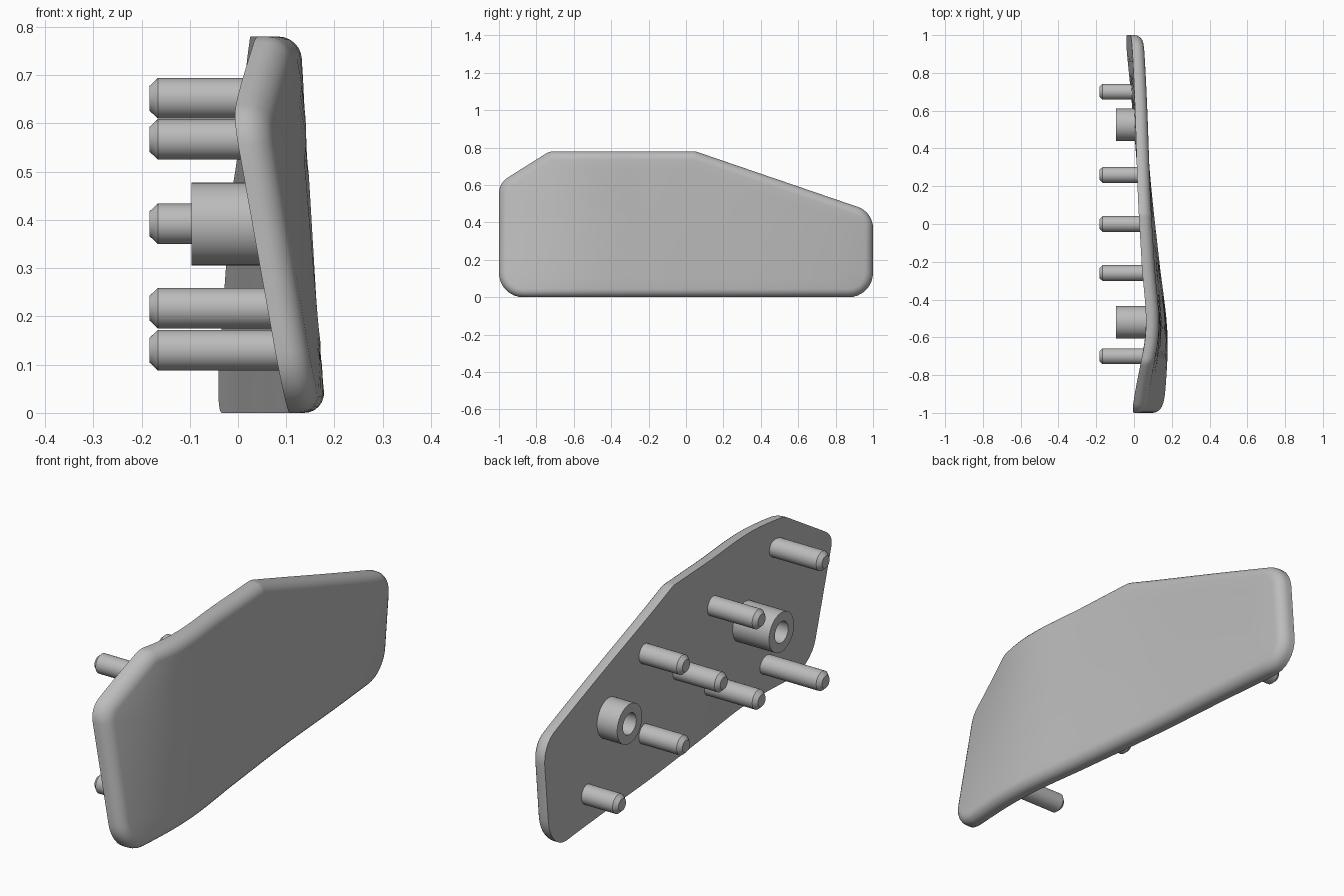
import bpy, bmesh, math
from mathutils import Vector

if "Cube" in bpy.data.objects:
    bpy.data.objects.remove(bpy.data.objects["Cube"], do_unlink=True)

THICK, ROUND = 0.066, 0.045

grey = bpy.data.materials.new("plain grey")
grey.use_nodes = True
colour = (0.5, 0.5, 0.5, 1)
grey.diffuse_color = colour
grey.node_tree.nodes["Principled BSDF"].inputs["Base Color"].default_value = colour

# Inner face offset at the bottom and top of evenly spaced stations along y
BOTTOM = [0.10, 0.115, 0.07, 0.025, -0.008, -0.047]
TOP = [-0.04, 0.06, 0.04, 0.018, 0.01, 0.01]
HEIGHT = 0.78


def spline(vals, y):
    ext = [2 * vals[0] - vals[1]] + vals + [2 * vals[-1] - vals[-2]]
    u = (y + 1) / 2 * (len(vals) - 1)
    i = max(0, min(len(vals) - 2, int(u)))
    t = u - i
    a, b, c, d = ext[i:i + 4]
    return b + t / 2 * (c - a + t * (2 * a - 5 * b + 4 * c - d + t * (3 * (b - c) + d - a)))


def inner_x(y, z):
    lo, hi = spline(BOTTOM, y), spline(TOP, y)
    return lo + (hi - lo) * z / HEIGHT


# Plate outline corners in y, z with their rounding radius
CORNERS = [((-1, 0), 0.13), ((1, 0), 0.13), ((1, 0.455), 0.12),
           ((0.05, HEIGHT), 0.08), ((-0.73, HEIGHT), 0.08), ((-1, 0.61), 0.1)]


def outline(inset):
    arcs = []
    n = len(CORNERS)
    for k, (p, r) in enumerate(CORNERS):
        p = Vector(p)
        a = (Vector(CORNERS[k - 1][0]) - p).normalized()
        b = (Vector(CORNERS[(k + 1) % n][0]) - p).normalized()
        half = a.angle(b) / 2
        centre = p + (a + b).normalized() * r / math.sin(half)
        start = Vector((a.y, -a.x))
        if start.dot(centre - p) > 0:
            start = -start
        ang = math.atan2(start.y, start.x)
        sweep = math.pi - 2 * half
        arcs.append([centre + (r - inset) * Vector((math.cos(ang + sweep * i / 8),
                     math.sin(ang + sweep * i / 8))) for i in range(9)])
    pts = []
    for k, arc in enumerate(arcs):
        pts += arc
        nxt = arcs[(k + 1) % n][0]
        steps = max(2, round((nxt - arc[-1]).length / 0.06))
        steps = [28, 5, 16, 14, 6, 8][k]
        pts += [arc[-1].lerp(nxt, i / steps) for i in range(1, steps)]
    return pts


def finish(bm, name):
    bmesh.ops.recalc_face_normals(bm, faces=bm.faces)
    mesh = bpy.data.meshes.new(name)
    bm.to_mesh(mesh)
    bm.free()
    mesh.materials.append(grey)
    ob = bpy.data.objects.new(name, mesh)
    bpy.context.collection.objects.link(ob)
    bpy.ops.object.select_all(action='DESELECT')
    ob.select_set(True)
    bpy.context.view_layer.objects.active = ob
    bpy.ops.object.shade_smooth_by_angle(angle=math.radians(32))
    return ob


def bridge(bm, rings):
    for r0, r1 in zip(rings, rings[1:]):
        for i in range(len(r0)):
            j = (i + 1) % len(r0)
            bm.faces.new((r0[i], r0[j], r1[j], r1[i]))


def build_plate():
    bm = bmesh.new()
    mid = Vector((0, 0.38))
    scales = [0.12, 0.25, 0.4, 0.55, 0.7, 0.85]

    def ring(pts, depth):
        return [bm.verts.new((inner_x(p.x, p.y) + depth, p.x, p.y)) for p in pts]

    full, small = outline(0), outline(ROUND)
    rings = [ring([mid.lerp(p, s) for p in full], 0) for s in scales]
    rings.append(ring(full, 0))
    for i in range(7):
        a = math.pi / 2 * i / 6
        rings.append(ring(outline(ROUND * (1 - math.cos(a))),
                          THICK - ROUND + ROUND * math.sin(a)))
    rings += [ring([mid.lerp(p, s) for p in small], THICK) for s in reversed(scales)]
    bridge(bm, rings)
    # Close the middle of both faces
    for end, depth in ((rings[0], 0), (rings[-1], THICK)):
        hub = bm.verts.new((inner_x(*mid) + depth, mid.x, mid.y))
        for i in range(len(end)):
            bm.faces.new((end[i], end[(i + 1) % len(end)], hub))
    finish(bm, "curved_plate")


def turned(name, y, z, profile, sides=32):
    """Part turned about an axis along x; profile holds (x, radius)."""
    bm = bmesh.new()
    rings = [[bm.verts.new((x, y + r * math.cos(2 * math.pi * i / sides),
                            z + r * math.sin(2 * math.pi * i / sides)))
              for i in range(sides)] for x, r in profile]
    bridge(bm, rings)
    bm.faces.new(rings[0])
    bm.faces.new(rings[-1])
    finish(bm, name)


build_plate()

# Chamfered locating pins
PINS = [(-0.7, 0.652), (-0.7, 0.13), (-0.26, 0.567), (-0.26, 0.217),
        (0, 0.392), (0.26, 0.567), (0.26, 0.217), (0.7, 0.13)]
for n, (y, z) in enumerate(PINS, 1):
    turned(f"pin_{n}", y, z, [(inner_x(y, z) + 0.025, 0.042), (-0.166, 0.042), (-0.183, 0.026)])

# Hollow screw bosses
for n, y in enumerate((-0.52, 0.525), 1):
    base = inner_x(y, 0.392)
    turned(f"boss_{n}", y, 0.392, [(base + 0.025, 0.086), (-0.096, 0.086),
                                   (-0.096, 0.046), (base - 0.003, 0.046)])
